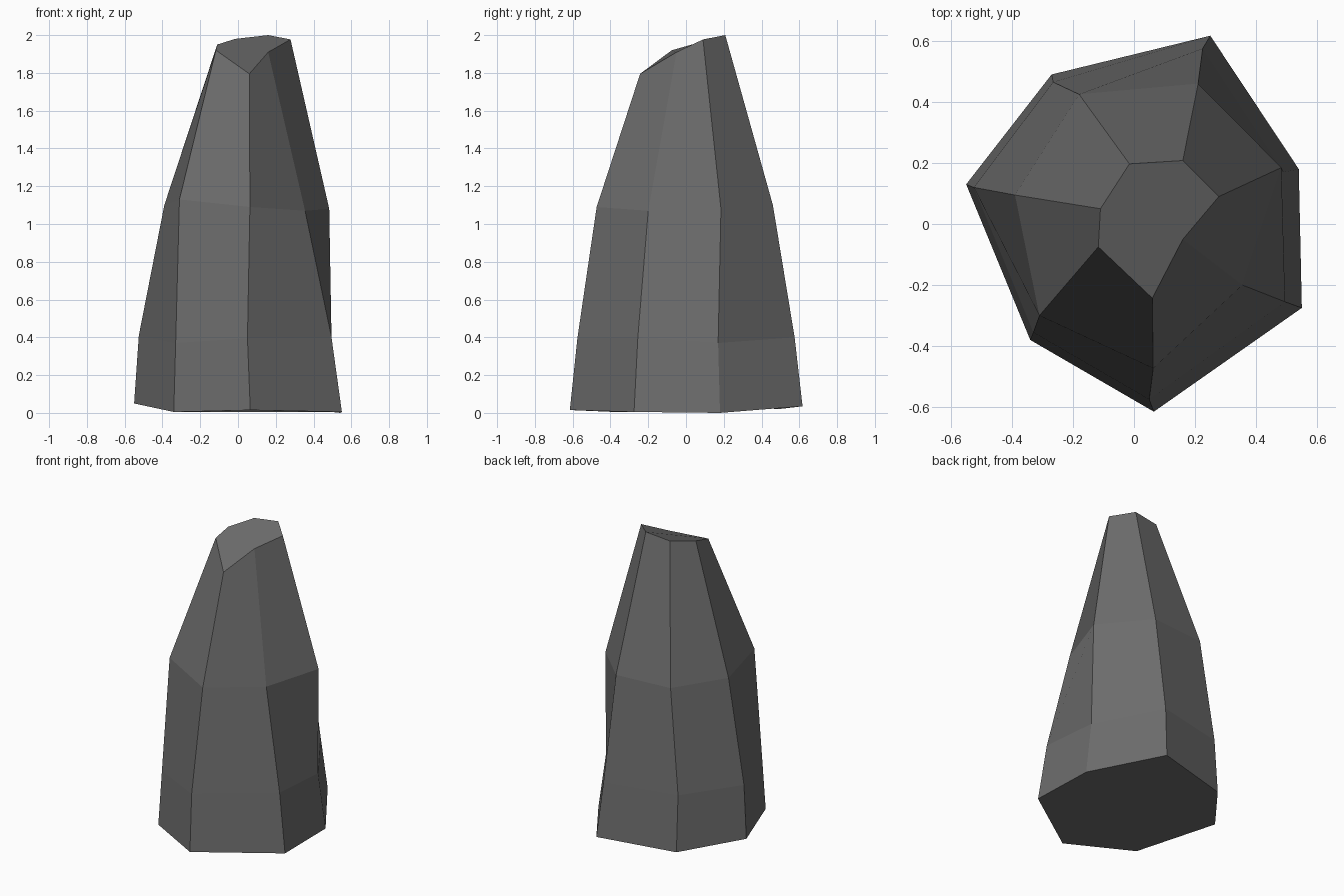
import bpy
import bmesh

cube = bpy.data.objects.get("Cube")
if cube:
    bpy.data.objects.remove(cube, do_unlink=True)

# Stone colour
grey = bpy.data.materials.new("dark_grey_stone")
grey.use_nodes = True
colour = (0.15, 0.15, 0.15, 1.0)
grey.diffuse_color = colour
shader = grey.node_tree.nodes["Principled BSDF"]
shader.inputs["Base Color"].default_value = colour
shader.inputs["Roughness"].default_value = 0.9

# Irregular seven-sided sections, from the ground to the slanted tip
base = [(-.55, .13, .05), (-.34, -.38, .005), (.065, -.615, .015), (.55, -.275, .005),
        (.54, .18, 0), (.25, .617, .035), (-.27, .49, .02)]
lower = [(-.525, .12, .41), (-.33, -.355, .37), (.05, -.575, .395), (.495, -.255, .4),
         (.49, .17, .37), (.225, .575, .4), (-.265, .465, .4)]
shoulder = [(-.39, .095, 1.1), (-.31, -.3, 1.13), (.063, -.473, 1.09), (.355, -.2, 1.07),
            (.483, .185, 1.08), (.21, .46, 1.1), (-.18, .425, 1.1)]
tip = [(-.11, .05, 1.95), (-.117, -.075, 1.92), (.06, -.243, 1.795), (.16, -.05, 1.91),
       (.278, .09, 1.977), (.16, .208, 2), (-.015, .197, 1.98)]

# Skin the sections with flat facets and cap both ends
bm = bmesh.new()
rings = [[bm.verts.new(p) for p in ring] for ring in (base, lower, shoulder, tip)]
for low, high in zip(rings, rings[1:]):
    for i in range(len(low)):
        j = (i + 1) % len(low)
        bm.faces.new((low[i], low[j], high[j], high[i]))
bm.faces.new(rings[0][::-1])
bm.faces.new(rings[-1])
bmesh.ops.recalc_face_normals(bm, faces=bm.faces[:])

mesh = bpy.data.meshes.new("standing_rock")
bm.to_mesh(mesh)
bm.free()
mesh.materials.append(grey)
rock = bpy.data.objects.new("standing_rock", mesh)
bpy.context.collection.objects.link(rock)
